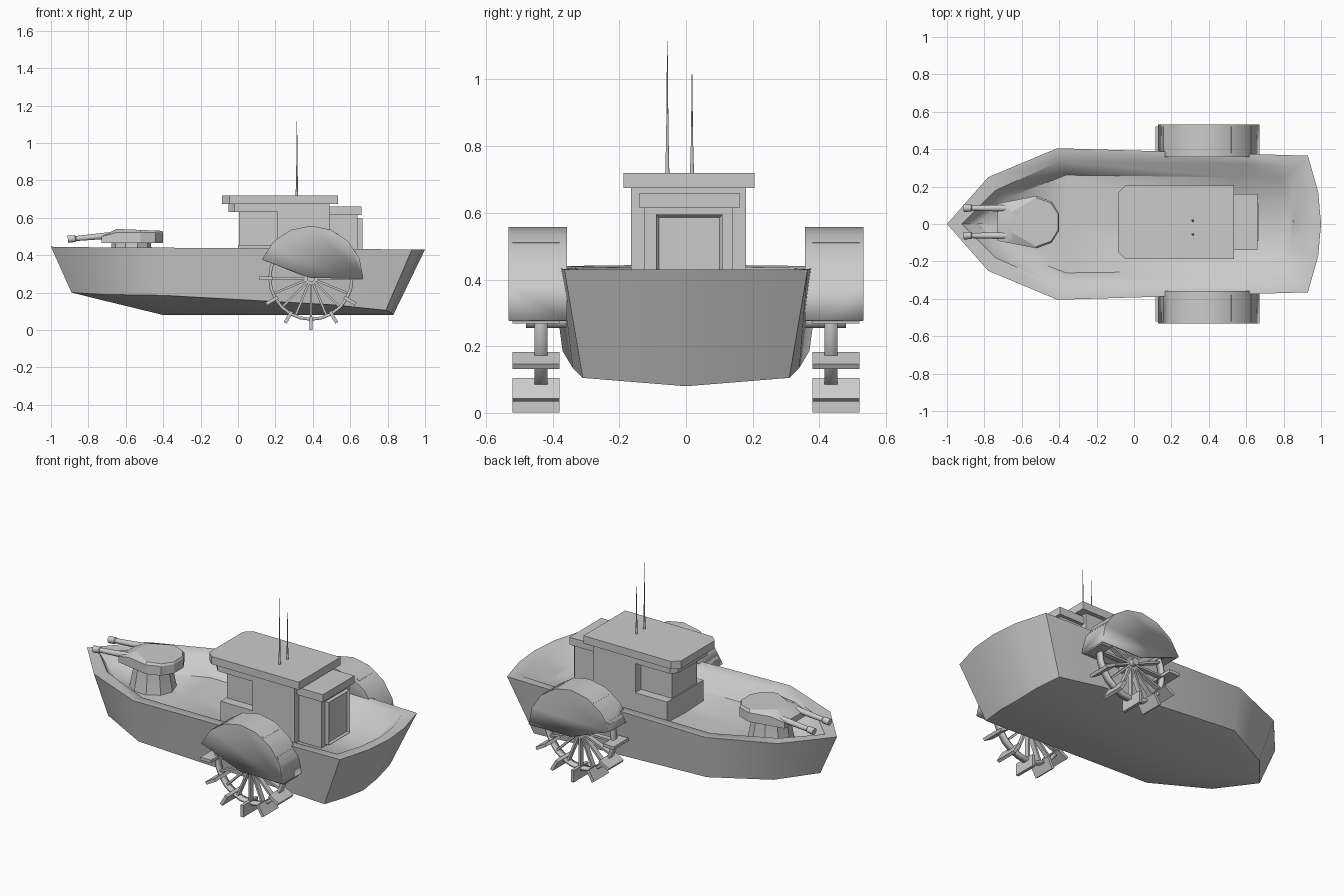
import bpy, bmesh
from math import sin, cos, pi, radians
from mathutils import Vector, Matrix

cube = bpy.data.objects.get("Cube")
if cube:
    bpy.data.objects.remove(cube)

grey = bpy.data.materials.new("plain grey")
grey.use_nodes = True
grey.diffuse_color = (0.6, 0.6, 0.6, 1)
grey.node_tree.nodes["Principled BSDF"].inputs["Base Color"].default_value = (0.6, 0.6, 0.6, 1)


def finish(name, bm, smooth=None, mirror=False, thickness=0):
    """Turn a bmesh into a finished object."""
    bmesh.ops.remove_doubles(bm, verts=bm.verts, dist=0.0005)
    bmesh.ops.recalc_face_normals(bm, faces=bm.faces)
    mesh = bpy.data.meshes.new(name)
    bm.to_mesh(mesh)
    bm.free()
    mesh.materials.append(grey)
    obj = bpy.data.objects.new(name, mesh)
    bpy.context.collection.objects.link(obj)
    if smooth:
        bpy.ops.object.select_all(action='DESELECT')
        obj.select_set(True)
        bpy.context.view_layer.objects.active = obj
        bpy.ops.object.shade_smooth_by_angle(angle=radians(smooth))
    if thickness:
        mod = obj.modifiers.new("thickness", 'SOLIDIFY')
        mod.thickness = thickness
    if mirror:
        mod = obj.modifiers.new("other side", 'MIRROR')
        mod.use_axis = (False, True, False)
        mod.use_mirror_merge = False
    return obj


def add_box(bm, x, y, z, turn=Matrix()):
    centre = Vector(((x[0] + x[1]) / 2, (y[0] + y[1]) / 2, (z[0] + z[1]) / 2))
    size = (x[1] - x[0], y[1] - y[0], z[1] - z[0], 1)
    bmesh.ops.create_cube(bm, size=1, matrix=turn @ Matrix.Translation(centre) @ Matrix.Diagonal(size))


def box(name, x, y, z, **kw):
    bm = bmesh.new()
    add_box(bm, x, y, z)
    return finish(name, bm, **kw)


def loft(bm, rings, caps=True):
    """Skin closed rings that have equal point counts."""
    rows = [[bm.verts.new(p) for p in ring] for ring in rings]
    n = len(rows[0])
    for a, b in zip(rows, rows[1:]):
        for i in range(n):
            j = (i + 1) % n
            bm.faces.new((a[i], a[j], b[j], b[i]))
    if caps:
        bm.faces.new(rows[0])
        bm.faces.new(rows[-1])


def slab(name, outline, z0, z1, **kw):
    bm = bmesh.new()
    loft(bm, [[(x, y, z) for x, y in outline] for z in (z0, z1)])
    return finish(name, bm, **kw)


def turned(name, stations, origin, axis, sides, **kw):
    """Round part from (distance, radius) stations along an axis."""
    bm = bmesh.new()
    rot = Vector(axis).to_track_quat('Z', 'Y')
    loft(bm, [[Vector(origin) + rot @ Vector((r * cos(2 * pi * i / sides), r * sin(2 * pi * i / sides), d))
               for i in range(sides)] for d, r in stations])
    return finish(name, bm, **kw)


# Hull: half outlines from bow to stern, mirrored into rings
def full_ring(half):
    return half + [(x, -y, z) for x, y, z in reversed(half[1:-1])]


rim = [(-1, 0, .445), (-.78, .25, .442), (-.41, .405, .44), (.6, .375, .433),
       (.93, .365, .43), (.985, .17, .43), (1, 0, .43)]
chine = [(-.89, 0, .2), (-.72, .2, .19), (-.4, .37, .185), (.5, .34, .135),
         (.79, .31, .105), (.82, .15, .092), (.83, 0, .08)]
keel = [(-.89, 0, .2), (-.7, 0, .153), (-.4, 0, .08), (.5, 0, .08),
        (.76, 0, .08), (.8, 0, .08), (.83, 0, .08)]
inner_rim = [(-.92, 0, .44), (-.74, .18, .437), (-.4, .335, .435), (.6, .32, .428),
             (.87, .305, .425), (.92, .15, .425), (.935, 0, .425)]
floor = [(x * .91, y * .78, .335) for x, y, z in inner_rim]
floor_line = [(x, 0, .325) for x, y, z in floor]
bm = bmesh.new()
loft(bm, [full_ring(h) for h in (keel, chine, rim, inner_rim, floor, floor_line)], caps=False)
finish("hull", bm, smooth=50)

# Cabin
box("cabin_body", (.21, .49), (-.165, .18), (.32, .675))
box("cabin_lower_front", (0, .21), (-.165, .18), (.32, .455))
box("cabin_front_window", (.005, .21), (-.11, .125), (.455, .635))
slab("cabin_upper_band", [(-.05, -.13), (-.02, -.165), (.49, -.165), (.49, .18), (-.02, .18), (-.05, .145)],
     .63, .676)
slab("cabin_roof", [(-.085, -.15), (-.045, -.188), (.535, -.188), (.535, .206), (-.045, .206), (-.085, .168)],
     .674, .72)
box("rear_cabin", (.48, .64), (-.125, .14), (.32, .62))
box("rear_cabin_roof", (.48, .66), (-.14, .16), (.615, .66))

# Door with a recessed panel
bm = bmesh.new()
add_box(bm, (.635, .665), (-.09, .11), (.34, .595))
bm.faces.ensure_lookup_table()
outer = max(bm.faces, key=lambda f: f.calc_center_median().x)
bmesh.ops.inset_region(bm, faces=[outer], thickness=.013)
bmesh.ops.translate(bm, verts=outer.verts, vec=(-.012, 0, 0))
finish("door", bm)

# Aerials
for name, y, height in (("tall_aerial", -.056, .395), ("short_aerial", .018, .295)):
    turned(name, [(0, .007), (height * .3, .004), (height, .001)], (.315, y, .72), (0, 0, 1), 6, smooth=60)

# Gun turret
turned("turret_pedestal", [(0, .13), (.13, .105), (.145, .105)], (-.57, .01, .32), (0, 0, 1), 10, smooth=30)
half = [(-.73, .1), (-.65, .115), (-.52, .14), (-.44, .11), (-.4, .045)]
outline = half + [(x, -y) for x, y in reversed(half)]
bm = bmesh.new()
loft(bm, [[(x, y + .01, .465) for x, y in outline],
          [(x, y + .01, .5 if x < -.7 else .52) for x, y in outline],
          [(max(x, -.65) * .97 - .018, y * (.5 if x < -.6 else .93) + .01, .54 - .04 * max(0, x + .65))
           for x, y in outline]])
finish("turret", bm, smooth=25)
for name, y in (("left_gun", .085), ("right_gun", -.062)):
    turned(name, [(0, .02), (.04, .019), (.045, .014), (.16, .017), (.3, .02)],
           (-.91, y, .485), (1, 0, .09), 10, smooth=40)

# Paddle wheels
HUB = Vector((.39, .435, .277))


def spin(angle):
    return Matrix.Translation(HUB) @ Matrix.Rotation(angle, 4, 'Y')


bm = bmesh.new()
for i in range(16):
    add_box(bm, (.01, .22), (-.015, .015), (-.006, .006), spin(pi * i / 8))
finish("wheel_spokes", bm, mirror=True)

bm = bmesh.new()
for i in range(12):
    add_box(bm, (.205, .276), (-.055, .085), (-.009, .009), spin(pi * i / 6))
finish("wheel_paddles", bm, mirror=True)

bm = bmesh.new()
bmesh.ops.create_cone(bm, cap_ends=False, segments=24, radius1=.228, radius2=.228, depth=.04,
                      matrix=Matrix.Translation(HUB) @ Matrix.Rotation(pi / 2, 4, 'X'))
finish("wheel_rim", bm, smooth=40, mirror=True, thickness=.016)
turned("wheel_axle", [(0, .022), (.2, .022)], (.39, .28, .277), (0, 1, 0), 12, smooth=40, mirror=True)

# Wheel covers: faceted arc shells closed on both flanks, open below
bm = bmesh.new()
arc = [radians(a) for a in (0, 22, 45, 68, 90, 113, 136, 159)]
flanks = []
for y in (.357, .532):
    hub = bm.verts.new((.39, y, .277))
    flanks.append([bm.verts.new((.39 + .28 * cos(a), y, .277 + .28 * sin(a))) for a in arc])
    bm.faces.new([hub] + flanks[-1])
for i in range(len(arc) - 1):
    a, b = flanks
    bm.faces.new((a[i], a[i + 1], b[i + 1], b[i]))
finish("wheel_cover", bm, smooth=40, mirror=True, thickness=.01)
